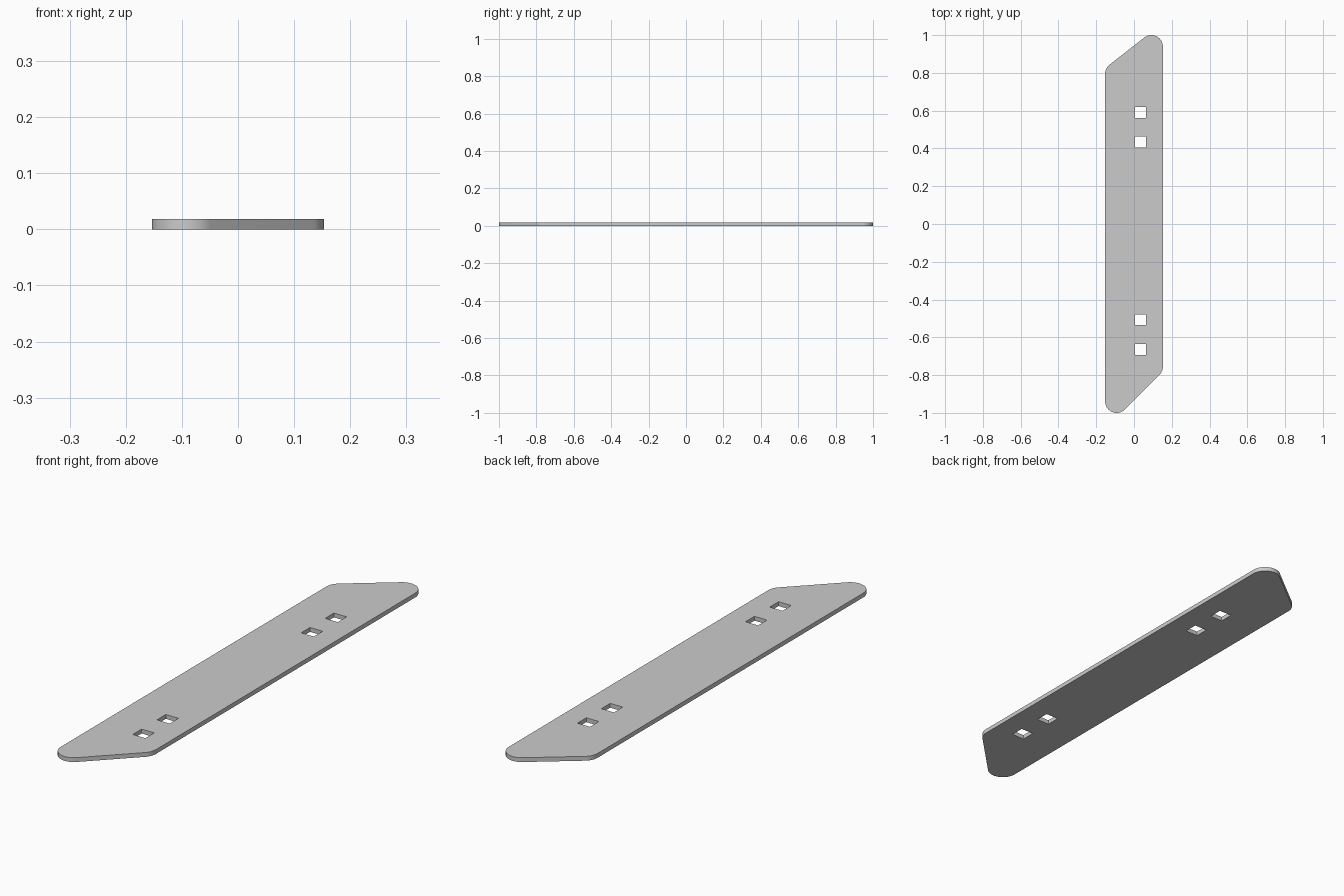
import bpy, bmesh
from math import radians, sin, cos, tan

if "Cube" in bpy.data.objects:
    bpy.data.objects.remove(bpy.data.objects["Cube"])

HALF_W, HALF_L, THICK, R = 0.153, 1.0, 0.018, 0.061
CX, CY = HALF_W - R, HALF_L - R
BACK_ANGLE, FRONT_ANGLE = 38, 45      # slopes of the two cut ends


def arc(cx, cy, a0, a1, step=6):
    n = max(2, round((a1 - a0) / step))
    angles = [radians(a0 + (a1 - a0) * i / n) for i in range(n + 1)]
    return [(cx + R * cos(a), cy + R * sin(a)) for a in angles]


# Rounded outline, counter-clockwise from the back right corner
outline = (
    arc(CX, CY, 0, 90 + BACK_ANGLE)
    + arc(-CX, CY - 2 * CX * tan(radians(BACK_ANGLE)), 90 + BACK_ANGLE, 180)
    + arc(-CX, -CY, 180, 270 + FRONT_ANGLE)
    + arc(CX, -CY + 2 * CX * tan(radians(FRONT_ANGLE)), 270 + FRONT_ANGLE, 360)
)

# Square bolt holes
HOLE_X, HOLE_HALF = 0.034, 0.029
loops = [outline]
for y in (0.59, 0.434, -0.507, -0.665):
    loops.append([(HOLE_X + sx * HOLE_HALF, y + sy * HOLE_HALF)
                  for sx, sy in ((-1, -1), (1, -1), (1, 1), (-1, 1))])

# Filled 2D curve with holes, extruded to the plate thickness
curve = bpy.data.curves.new("plate", "CURVE")
curve.dimensions = "2D"
curve.fill_mode = "BOTH"
curve.extrude = THICK / 2
for loop in loops:
    spline = curve.splines.new("POLY")
    spline.points.add(len(loop) - 1)
    for point, (x, y) in zip(spline.points, loop):
        point.co = (x, y, 0, 1)
    spline.use_cyclic_u = True
plate = bpy.data.objects.new("blade_plate", curve)
bpy.context.collection.objects.link(plate)
bpy.context.view_layer.objects.active = plate
plate.select_set(True)
bpy.ops.object.convert(target="MESH")
plate = bpy.context.object

# Weld caps to walls and rest the plate on the ground
bm = bmesh.new()
bm.from_mesh(plate.data)
bmesh.ops.remove_doubles(bm, verts=bm.verts, dist=1e-5)
bmesh.ops.translate(bm, verts=bm.verts, vec=(0, 0, THICK / 2))
bmesh.ops.recalc_face_normals(bm, faces=bm.faces)
bm.to_mesh(plate.data)
bm.free()
bpy.ops.object.shade_smooth_by_angle(angle=radians(30))
